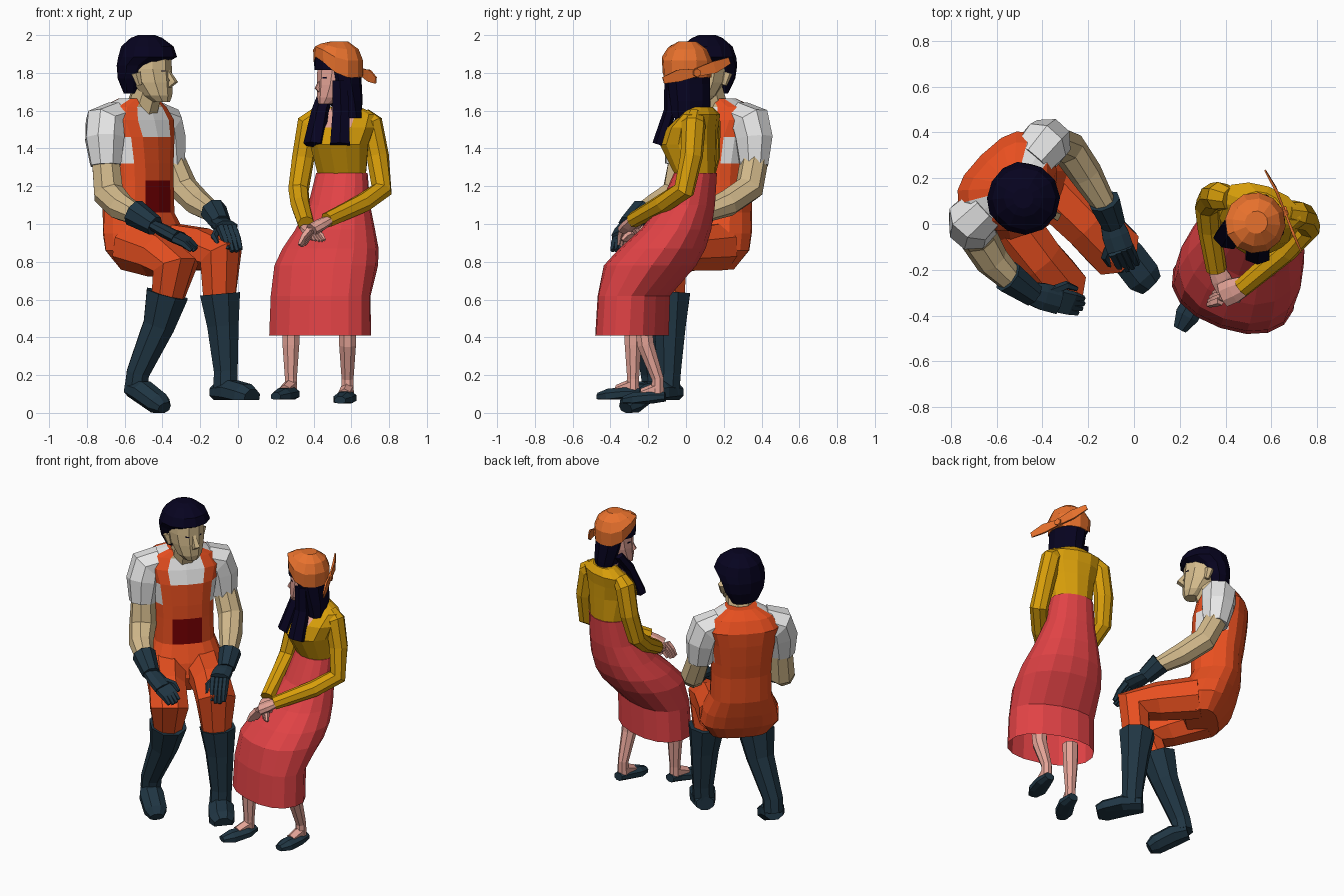
import bpy
import bmesh
import math
from mathutils import Vector

if "Cube" in bpy.data.objects:
    bpy.data.objects.remove(bpy.data.objects["Cube"])


def material(name, r, g, b):
    mat = bpy.data.materials.new(name)
    mat.use_nodes = True
    mat.diffuse_color = (r, g, b, 1)
    mat.node_tree.nodes["Principled BSDF"].inputs["Base Color"].default_value = (r, g, b, 1)
    return mat


ORANGE = material("overall_orange", .8, .078, .014)
WHITE = material("shirt_white", .8, .8, .8)
TAN = material("tan_skin", .65, .49, .26)
PINK = material("pink_skin", .78, .37, .31)
YELLOW = material("blouse_yellow", .68, .34, .003)
RED = material("skirt_red", .75, .055, .06)
NAVY = material("hair_navy", .002, .001, .014)
BOOT = material("boot_slate", .014, .036, .056)
MAROON = material("pocket_maroon", .18, 0, .001)
HAT = material("scarf_orange", .8, .165, .026)


def skin_rings(name, rings, mats, rule=None, caps=(True, True)):
    """Join equal rings of points into a flat-faced skin; rule picks a material index."""
    bm = bmesh.new()
    loops = [[bm.verts.new(p) for p in ring] for ring in rings]
    n = len(loops[0])
    for low, high in zip(loops, loops[1:]):
        for i in range(n):
            j = (i + 1) % n
            face = bm.faces.new((low[i], low[j], high[j], high[i]))
            if rule:
                angle = math.tau * (i + .5) / n
                mid = (low[i].co.z + high[i].co.z) / 2
                face.material_index = rule(math.cos(angle), math.sin(angle), mid)
    if caps[0]:
        bm.faces.new(loops[0][::-1])
    if caps[1]:
        bm.faces.new(loops[-1])
    bmesh.ops.recalc_face_normals(bm, faces=bm.faces)
    mesh = bpy.data.meshes.new(name)
    bm.to_mesh(mesh)
    bm.free()
    for mat in mats:
        mesh.materials.append(mat)
    obj = bpy.data.objects.new(name, mesh)
    bpy.context.collection.objects.link(obj)


class Frame:
    """An upright axis with a facing direction; places points by side, forward, height."""

    def __init__(self, x, y, degrees):
        a = math.radians(degrees)
        self.origin = Vector((x, y, 0))
        self.side = Vector((math.cos(a), math.sin(a), 0))
        self.ahead = Vector((math.sin(a), -math.cos(a), 0))

    def at(self, side, ahead, z):
        return self.origin + self.side * side + self.ahead * ahead + Vector((0, 0, z))

    def loft(self, name, mats, profile, sides=12, rule=None, caps=(True, True), lift=0, square=1):
        # profile entries: forward offset, height, half width, half depth
        # lift raises the front of the lowest ring, fading to none at the top
        rings = []
        for n, (ahead, z, wide, deep) in enumerate(profile):
            ring = []
            rise = lift * (1 - n / (len(profile) - 1))
            for i in range(sides):
                c, s = (math.copysign(abs(w) ** square, w)
                        for w in (math.cos(math.tau * i / sides), math.sin(math.tau * i / sides)))
                ring.append(self.at(wide * c, ahead + deep * s, z + rise * deep * s * max(s, 0)))
            rings.append(ring)
        skin_rings(name, rings, mats, rule, caps)


def tube(name, mat, path, sides=8, flat=1, floor=-1):
    """Sweep a ring along points of (position, radius)."""
    pts = [Vector(p) for p, r in path]
    rings, side = [], None
    for i, p in enumerate(pts):
        t = Vector()
        if i:
            t += (p - pts[i - 1]).normalized()
        if i < len(pts) - 1:
            t += (pts[i + 1] - p).normalized()
        t.normalize()
        if side is None:
            side = t.cross(Vector((0, 0, 1))) if abs(t.z) < .95 else Vector((1, 0, 0))
        side = (side - t * side.dot(t)).normalized()
        up = side.cross(t)
        ring = []
        for k in range(sides):
            a = math.tau * (k + .5) / sides
            q = p + path[i][1] * (side * math.cos(a) + up * math.sin(a) * flat)
            q.z = max(q.z, floor)
            ring.append(q)
        rings.append(ring)
    skin_rings(name, rings, [mat])


def hand(name, mat, wrist, knuckle, tip, spread, size):
    """Flattened palm, four fingers side by side along spread, and a thumb."""
    w, k, t, s = map(Vector, (wrist, knuckle, tip, spread))
    tube(name + "_palm", mat, [(w, size * .8), (w.lerp(k, .5), size), (k, size)], 8, .55)
    for i in range(4):
        off = s * (i - 1.5)
        mid = k.lerp(t, .5) + off + Vector((0, 0, size * .15))
        end = t + off - (t - k) * .08 * abs(i - 1.5)
        tube(f"{name}_finger_{i + 1}", mat, [(k + off, size * .36), (mid, size * .32), (end, size * .2)], 5)
    base = w.lerp(k, .4)
    tube(name + "_thumb", mat, [(base, size * .4), (base.lerp(t, .45) + s * 3.2, size * .3),
                                (base.lerp(t, .7) + s * 3, size * .18)], 5)


def face_details(name, head, skin, front, eye_z, nose):
    nose_z = eye_z - .055
    tube(name + "_nose", skin, [(head.at(0, front - .015, eye_z), nose * .6), (head.at(0, front + nose, nose_z), nose),
                                (head.at(0, front - .01, nose_z - .02), nose * .9)], 4)
    for word, s in (("left", 1), ("right", -1)):
        tube(f"{name}_{word}_eye", NAVY, [(head.at(s * .032, front - .008, eye_z), .005),
                                          (head.at(s * .054, front - .021, eye_z), .005)], 4)


# ---------- seated man ----------
man = Frame(-.537, .17, 45)


def overalls(u, v, z):
    u = abs(u)
    if 1.06 < z < 1.23 and v > 0 and u < .4:
        return 2
    if z < 1.32:
        return 0
    if v > 0:
        if u < .4 and z > 1.46:
            return 3 if z > 1.64 else 1
        return 0 if u < .7 or (z > 1.46 and u < .9) else 1
    return 0 if u < .9 else 1


man.loft("man_torso", [ORANGE, WHITE, MAROON, TAN], [
    (.1, .76, .18, .1), (.08, .86, .245, .16), (.055, .95, .232, .165), (.015, 1.06, .192, .155),
    (.01, 1.23, .187, .158), (.002, 1.32, .19, .165), (-.01, 1.46, .21, .17),
    (-.025, 1.55, .235, .16), (-.02, 1.62, .19, .125), (.01, 1.665, .1, .085)], 16, overalls, square=.74)
tube("man_neck", TAN, [((-.52, .15, 1.57), .09), ((-.47, .11, 1.74), .08)])

man_head = Frame(-.48, .11, 62)
man_head.loft("man_head", [TAN], [
    (.085, 1.645, .045, .045), (.06, 1.68, .08, .08), (.025, 1.75, .105, .115),
    (.005, 1.82, .115, .13), (0, 1.9, .11, .13)], 10)
man_head.loft("man_hair", [NAVY], [
    (-.075, 1.69, .085, .05), (-.065, 1.77, .13, .09), (-.045, 1.84, .148, .115),
    (.002, 1.885, .157, .155), (0, 1.94, .135, .14), (-.005, 1.985, .08, .085), (-.005, 2, .045, .045)], 12)
face_details("man", man_head, TAN, .135, 1.81, .024)
for word, s in (("left", 1), ("right", -1)):
    tube(f"man_{word}_ear", TAN, [(man_head.at(s * .108, .01, 1.735), .016), (man_head.at(s * .12, -.005, 1.8), .028)], 6)

# legs: hip, knee, then shin tucked into a boot
tube("man_left_leg", ORANGE, [((-.38, .18, .88), .135), ((-.2, .0, .865), .122),
                              ((-.09, -.11, .83), .127), ((-.1, -.09, .57), .088)])
tube("man_right_leg", ORANGE, [((-.56, .02, .88), .135), ((-.42, -.16, .83), .122),
                               ((-.33, -.27, .77), .127), ((-.385, -.215, .55), .08)])
tube("man_left_boot", BOOT, [((-.095, -.085, .63), .115), ((-.08, -.085, .46), .09),
                             ((-.065, -.09, .22), .068), ((-.065, -.1, .1), .07)], floor=.07)
tube("man_left_boot_foot", BOOT, [((-.11, -.05, .11), .06), ((-.03, -.14, .11), .085), ((.04, -.23, .09), .085),
                                  ((.075, -.265, .08), .06)], 8, .8, .068)
tube("man_right_boot", BOOT, [((-.375, -.22, .63), .12), ((-.42, -.2, .46), .09),
                              ((-.53, -.18, .21), .065), ((-.54, -.17, .13), .065)])
tube("man_right_boot_foot", BOOT, [((-.56, -.15, .13), .06), ((-.5, -.22, .11), .08), ((-.42, -.29, .05), .075),
                                   ((-.39, -.32, .025), .045)], 8, .8, 0)

# arms: short sleeve, forearm, long glove
tube("man_right_sleeve", WHITE, [((-.64, .08, 1.555), .1), ((-.705, .02, 1.53), .113),
                                 ((-.705, -.01, 1.45), .11), ((-.7, -.03, 1.31), .085)])
tube("man_right_forearm", TAN, [((-.7, -.02, 1.33), .078), ((-.685, -.05, 1.16), .085),
                                ((-.62, -.16, 1.09), .075), ((-.5, -.28, 1.03), .05)])
tube("man_right_cuff", BOOT, [((-.55, -.23, 1.06), .075), ((-.44, -.31, .99), .055)])
hand("man_right_hand", BOOT, (-.46, -.3, 1), (-.33, -.335, .93), (-.22, -.36, .86), (.009, .021, .006), .064)
tube("man_left_sleeve", WHITE, [((-.45, .28, 1.555), .1), ((-.395, .345, 1.53), .113),
                                ((-.375, .36, 1.45), .105), ((-.355, .36, 1.31), .08)])
tube("man_left_forearm", TAN, [((-.35, .36, 1.33), .074), ((-.29, .335, 1.19), .078),
                               ((-.21, .22, 1.11), .072), ((-.12, .07, 1.05), .05)])
tube("man_left_cuff", BOOT, [((-.13, .1, 1.07), .072), ((-.09, .0, 1), .055)])
hand("man_left_hand", BOOT, (-.1, .01, 1.01), (-.06, -.11, .985), (-.015, -.2, .85), (-.023, -.01, 0), .064)

# ---------- seated woman ----------
woman = Frame(.55, .05, -19)
woman.loft("skirt", [RED], [
    (.355, .41, .278, .178), (.345, .62, .273, .175), (.255, .78, .275, .235), (.185, .87, .255, .22),
    (.11, .97, .212, .18), (.045, 1.1, .165, .14), (0, 1.27, .138, .108)], 16, caps=(False, True), square=.9)
woman.loft("blouse", [YELLOW, PINK], [
    (0, 1.26, .134, .105), (.04, 1.42, .16, .152), (.015, 1.51, .185, .128),
    (-.03, 1.58, .18, .09), (-.03, 1.62, .09, .06)], 12,
    lambda u, v, z: int(v > 0 and z > 1.51 and abs(u) < .6))
tube("woman_neck", PINK, [((.555, .06, 1.56), .06), ((.54, .02, 1.72), .055)])

woman_head = Frame(.53, .005, -67)
woman_head.loft("woman_head", [PINK], [
    (.075, 1.635, .035, .035), (.05, 1.67, .065, .065), (.02, 1.735, .088, .095),
    (.005, 1.8, .096, .108), (0, 1.87, .1, .108)], 10)
face_details("woman", woman_head, PINK, .11, 1.775, .013)
woman_head.loft("woman_fringe", [NAVY], [(.008, 1.815, .116, .12), (.008, 1.88, .118, .122)], 12)
woman_head.loft("woman_back_hair", [NAVY], [
    (-.06, 1.56, .11, .06), (-.045, 1.65, .115, .085), (-.025, 1.74, .12, .1), (-.01, 1.85, .122, .11)], 10)
strands = {"left": [(.54, -.085, 1.76), (.545, -.085, 1.6), (.54, -.14, 1.42)],
           "right": [(.47, .06, 1.7), (.435, -.005, 1.6), (.4, -.07, 1.42)]}
for word, (top, middle, end) in strands.items():
    tube(f"woman_{word}_strand", NAVY, [(top, .045), (middle, .05), (end, .06)], 6, .65)

# head scarf with its knot and two thin tails
woman_head.loft("head_scarf", [HAT], [
    (0, 1.775, .13, .13), (0, 1.865, .134, .133), (-.005, 1.925, .105, .105), (-.005, 1.965, .05, .05)],
    12, lift=.85)
tube("scarf_knot", HAT, [((.63, .045, 1.8), .03), ((.67, .06, 1.8), .022)], 6)
for word, mid, end in (("left", (.695, -.04, 1.785), (.73, -.12, 1.76)),
                       ("right", (.62, .15, 1.83), (.575, .23, 1.865))):
    tube(f"scarf_{word}_tail", HAT, [((.66, .05, 1.8), .006), (mid, .009), (end, .005)], 4, 5)

# arms: sleeves meet with the hands folded over the lap
tube("woman_right_sleeve", YELLOW, [((.42, .11, 1.57), .05), ((.375, .12, 1.53), .065), ((.345, .12, 1.35), .06),
                                    ((.32, .08, 1.18), .055), ((.33, -.02, 1.1), .052), ((.36, -.2, 1), .045)])
tube("woman_left_sleeve", YELLOW, [((.66, .05, 1.57), .05), ((.705, .04, 1.53), .065), ((.74, .03, 1.36), .06),
                                   ((.76, -.01, 1.18), .058), ((.66, -.12, 1.11), .052), ((.47, -.28, 1.02), .042)])
hand("woman_right_hand", PINK, (.36, -.2, .98), (.4, -.28, .95), (.44, -.33, .91), (-.015, .01, 0), .048)
hand("woman_left_hand", PINK, (.48, -.27, 1.02), (.39, -.31, .97), (.33, -.33, .88), (.008, .017, 0), .058)

# legs and slip-on shoes; knee is the forward offset where the shin meets the skirt
for word, x, y, sole, toe, knee in (("right", .28, -.28, .07, -.08, 0), ("left", .58, -.15, .05, -.04, -.08)):
    tube(f"woman_{word}_leg", PINK, [((x, y + knee, .5), .05), ((x, y + knee * .8, .36), .048),
                                     ((x, y, .18), .034), ((x, y, sole + .04), .036)])
    tube(f"woman_{word}_shoe", BOOT, [((x + .01, y + .04, sole + .035), .035), ((x, y - .03, sole + .03), .052),
                                      ((x + toe * .6, y - .12, sole + .02), .057),
                                      ((x + toe, y - .18, sole + .015), .032)], 8, .75, sole)
    tube(f"woman_{word}_instep", PINK, [((x, y, sole + .075), .038), ((x + toe * .4, y - .08, sole + .045), .035)], 6)
